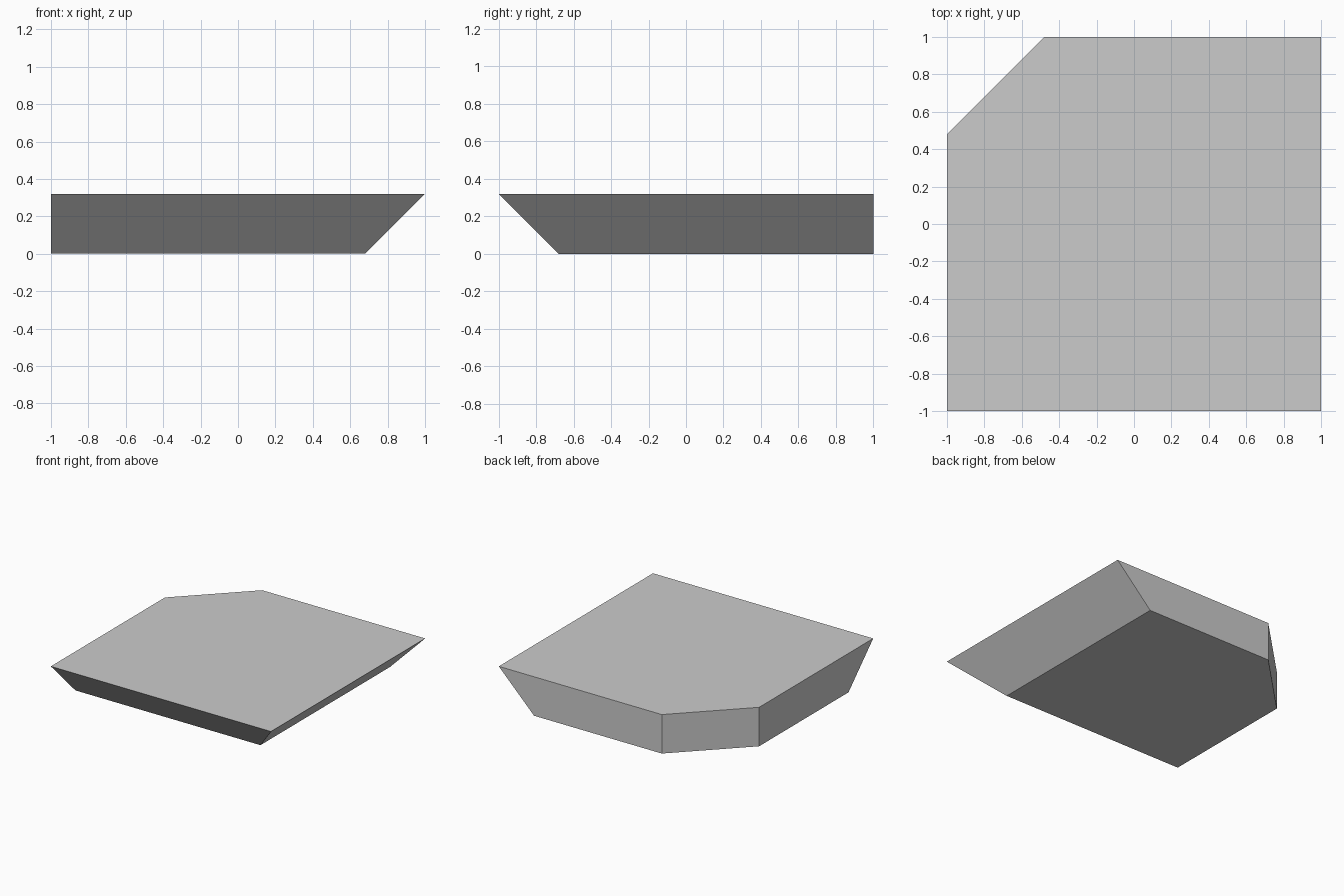
import bpy
import bmesh

if "Cube" in bpy.data.objects:
    bpy.data.objects.remove(bpy.data.objects["Cube"])

HEIGHT = 0.32   # also the 45 degree undercut on the front and right sides
CHAMFER = 0.52  # cut back-left corner


def outline(inset):
    """Plan of the slab, pulled in on the front and right sides."""
    return [(-1, -1 + inset), (1 - inset, -1 + inset), (1 - inset, 1),
            (-1 + CHAMFER, 1), (-1, 1 - CHAMFER)]


# Slab: smaller base lofted up to the full top
bm = bmesh.new()
base = [bm.verts.new((x, y, 0)) for x, y in outline(HEIGHT)]
top = [bm.verts.new((x, y, HEIGHT)) for x, y in outline(0)]
bm.faces.new(base[::-1])
bm.faces.new(top)
for i in range(len(base)):
    j = (i + 1) % len(base)
    bm.faces.new((base[i], base[j], top[j], top[i]))
bmesh.ops.recalc_face_normals(bm, faces=bm.faces)

mesh = bpy.data.meshes.new("bevelled_slab")
bm.to_mesh(mesh)
bm.free()
slab = bpy.data.objects.new("bevelled_slab", mesh)
bpy.context.collection.objects.link(slab)
